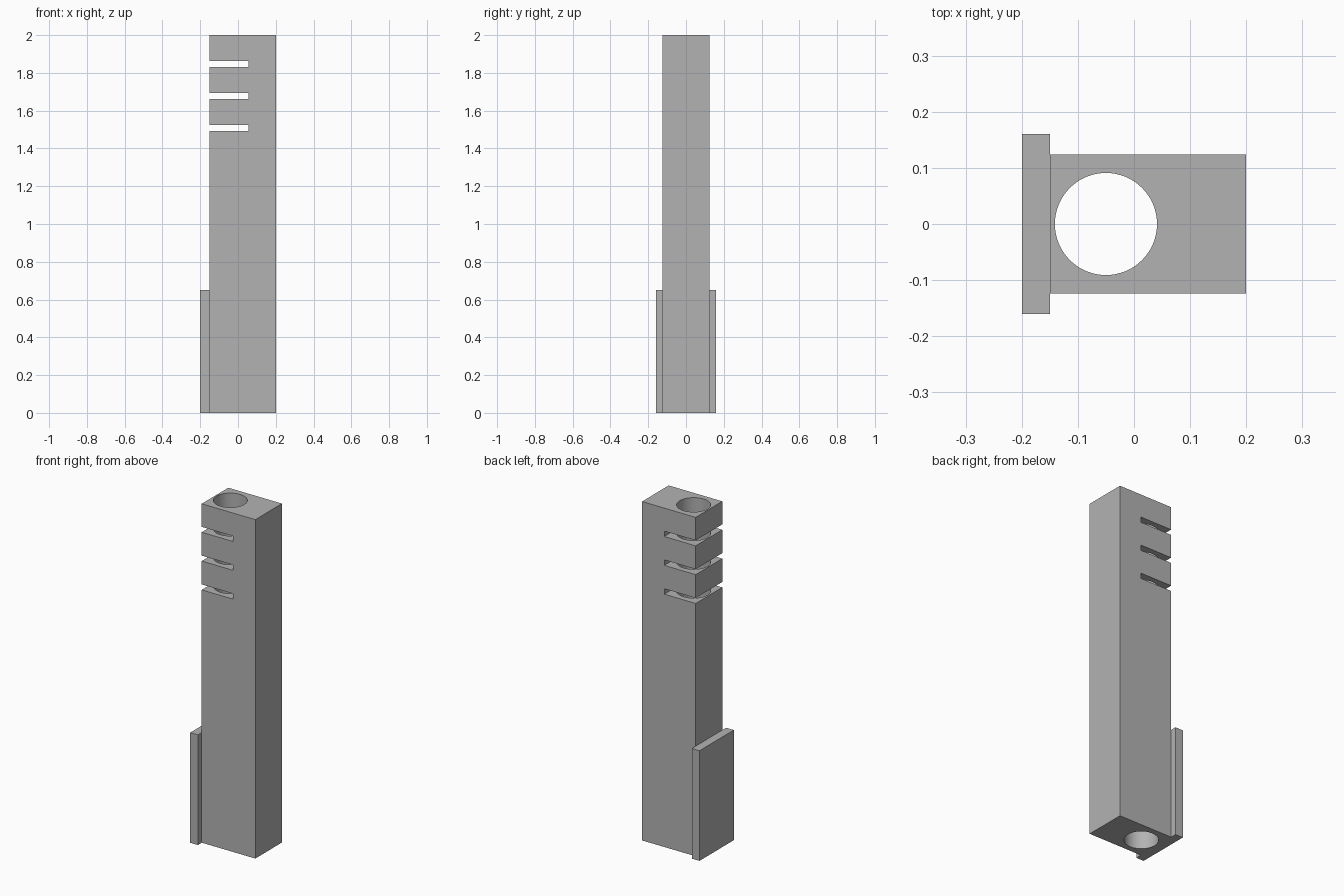
import bpy

cube = bpy.data.objects.get("Cube")
if cube:
    bpy.data.objects.remove(cube, do_unlink=True)

# Single grey material
COLOUR = (0.45, 0.45, 0.45, 1)
grey = bpy.data.materials.new("plain_grey")
grey.use_nodes = True
grey.diffuse_color = COLOUR
shader = next(n for n in grey.node_tree.nodes if n.type == "BSDF_PRINCIPLED")
shader.inputs["Base Color"].default_value = COLOUR


def box(name, low, high):
    """Box between two opposite corners."""
    centre = [(a + b) / 2 for a, b in zip(low, high)]
    bpy.ops.mesh.primitive_cube_add(size=1, location=centre)
    ob = bpy.context.object
    ob.name = name
    ob.scale = [b - a for a, b in zip(low, high)]
    bpy.ops.object.transform_apply(location=False, rotation=False, scale=True)
    ob.data.materials.append(grey)
    return ob


def cut(target, cutter):
    """Subtract the cutter from the target, then discard it."""
    cutter.hide_render = True
    mod = target.modifiers.new("cut", "BOOLEAN")
    mod.operation = "DIFFERENCE"
    mod.solver = "EXACT"
    mod.object = cutter
    bpy.context.view_layer.objects.active = target
    bpy.ops.object.modifier_apply(modifier=mod.name)
    bpy.data.objects.remove(cutter, do_unlink=True)


# Tall body
body = box("body", (-0.15, -0.124, 0), (0.2, 0.124, 2))

# Round bore along the full height
bpy.ops.mesh.primitive_cylinder_add(vertices=64, radius=0.091, depth=2.4,
                                    location=(-0.05, 0, 1))
bore = bpy.context.object
bore.data.materials.append(grey)
cut(body, bore)

# Three slots open to the plate side
for i in range(3):
    z = 1.492 + 0.17 * i
    cut(body, box("slot_cutter", (-0.3, -0.3, z), (0.055, 0.3, z + 0.032)))

bpy.ops.object.select_all(action="DESELECT")
body.select_set(True)
bpy.context.view_layer.objects.active = body
bpy.ops.object.shade_smooth_by_angle(angle=0.5)

# Wider plate at the foot
box("foot_plate", (-0.2, -0.16, 0), (-0.15, 0.16, 0.65))
